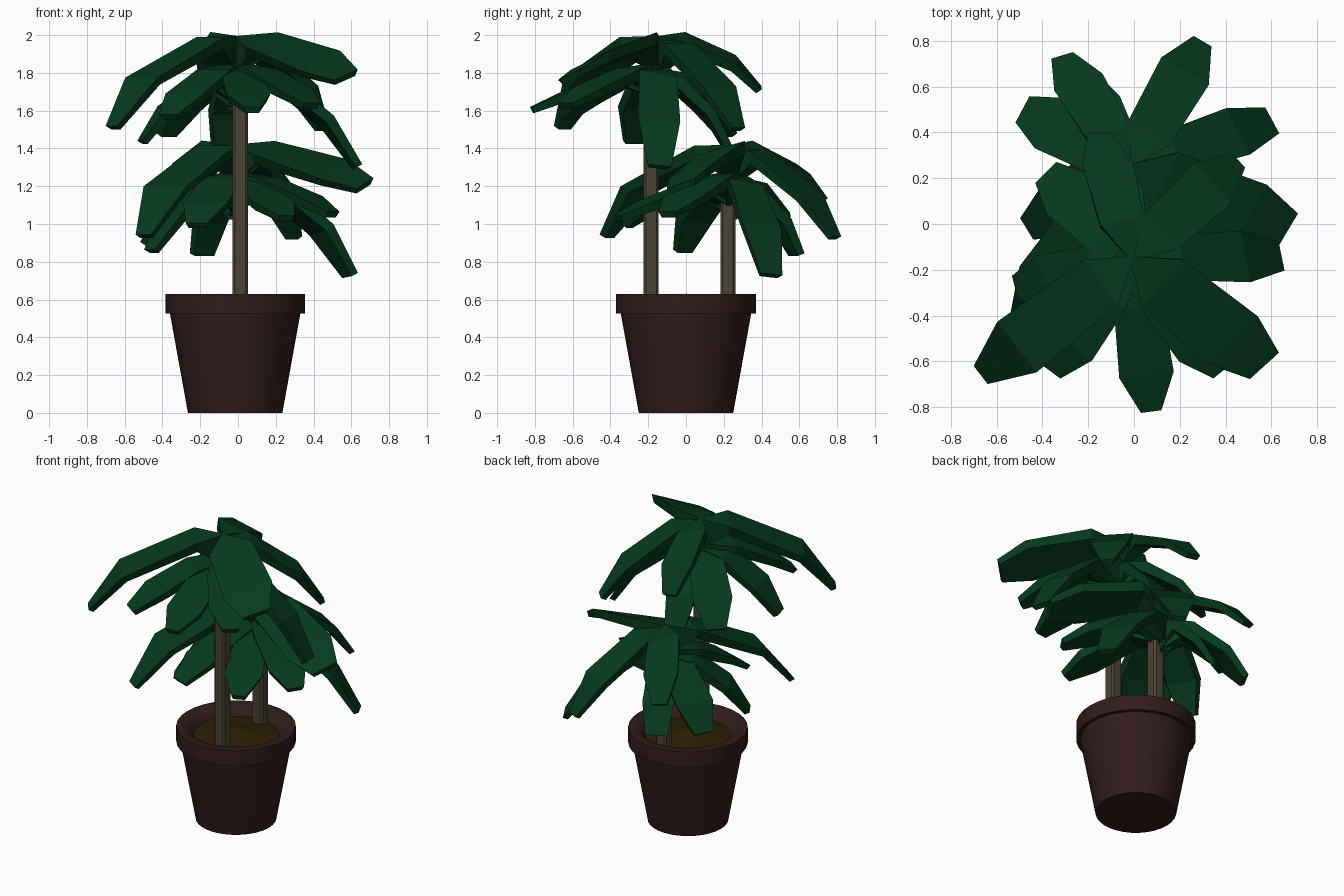
import bpy, bmesh, math
from mathutils import Vector, Matrix

if "Cube" in bpy.data.objects:
    bpy.data.objects.remove(bpy.data.objects["Cube"])


def material(name, rgb):
    m = bpy.data.materials.new(name)
    m.diffuse_color = (*rgb, 1)
    m.use_nodes = True
    m.node_tree.nodes["Principled BSDF"].inputs["Base Color"].default_value = m.diffuse_color
    return m


GREEN = material("leaf green", (0.002, 0.042, 0.0135))
BARK = material("bark", (0.072, 0.058, 0.033))
CLAY = material("dark clay", (0.032, 0.0115, 0.0115))
SOIL = material("soil", (0.025, 0.014, 0.001))


def make_object(name, bm, mat):
    bmesh.ops.recalc_face_normals(bm, faces=bm.faces)
    mesh = bpy.data.meshes.new(name)
    bm.to_mesh(mesh)
    bm.free()
    mesh.materials.append(mat)
    ob = bpy.data.objects.new(name, mesh)
    bpy.context.collection.objects.link(ob)
    return ob


def lathe(name, profile, mat, center=(-0.015, 0), n=32):
    """Spin an (r, z) profile around a vertical axis."""
    bm = bmesh.new()
    rings = []
    for r, z in profile:
        if r == 0:
            rings.append([bm.verts.new((*center, z))] * n)
        else:
            rings.append([bm.verts.new((center[0] + r * math.cos(2 * math.pi * i / n),
                                        center[1] + r * math.sin(2 * math.pi * i / n), z))
                          for i in range(n)])
    for a, b in zip(rings, rings[1:]):
        for i in range(n):
            j = (i + 1) % n
            bm.faces.new(list(dict.fromkeys((a[i], a[j], b[j], b[i]))))
    ob = make_object(name, bm, mat)
    bpy.context.view_layer.objects.active = ob
    ob.select_set(True)
    bpy.ops.object.shade_smooth_by_angle(angle=math.radians(55))
    ob.select_set(False)
    return ob


# Pot with overhanging rim, and the soil mound inside
pot = lathe("pot", [(0, 0), (0.25, 0), (0.345, 0.525), (0.37, 0.525), (0.37, 0.63),
                    (0.31, 0.63), (0.262, 0.57), (0.25, 0.5), (0, 0.5)], CLAY)
pot.data.materials.append(SOIL)
for p in pot.data.polygons:        # underside of the rim
    if p.normal.z < -0.9 and p.center.z > 0.4:
        p.material_index = 1
lathe("soil", [(0.27, 0.57), (0.15, 0.59), (0.02, 0.61), (0, 0.635)], SOIL)


# Square trunks with chamfered corners
def trunk(name, x, y, top):
    bm = bmesh.new()
    bmesh.ops.create_cube(bm, size=1, matrix=Matrix.Translation((x, y, (0.5 + top) / 2))
                          @ Matrix.Diagonal((0.08, 0.08, top - 0.5, 1)))
    upright = [e for e in bm.edges if abs(e.verts[0].co.z - e.verts[1].co.z) > 0.1]
    bmesh.ops.bevel(bm, geom=upright, offset=0.012, segments=1, affect='EDGES')
    make_object(name, bm, BARK)


trunk("front_trunk", 0.012, -0.185, 1.75)
trunk("back_trunk", 0.012, 0.222, 1.18)

# Leaves of one crown: tip, start height, width, tip width, bend exponent, roll
LEAVES = [
    ((-0.67, -0.66, 1.52), 1.995, 0.28, 0.10, 2.8, 0),
    ((0.57, -0.62, 1.79), 1.995, 0.32, 0.18, 1.7, 20),
    ((0.455, 0.28, 1.51), 1.98, 0.24, 0.09, 2.3, 0),
    ((-0.15, 0.40, 1.72), 1.995, 0.23, 0.10, 2.8, 18),
    ((0.075, -0.82, 1.62), 1.85, 0.24, 0.09, 1.4, 0),
    ((0.39, -0.64, 1.64), 1.85, 0.25, 0.11, 1.8, 0),
    ((-0.37, -0.64, 1.58), 1.85, 0.25, 0.12, 1.9, 0),
    ((0.645, -0.14, 1.31), 1.84, 0.23, 0.13, 2.3, -12),
    ((-0.52, -0.28, 1.44), 1.82, 0.23, 0.11, 2.4, 0),
    ((-0.385, 0.225, 1.48), 1.82, 0.25, 0.13, 2.2, 0),
    ((-0.075, 0.23, 1.42), 1.80, 0.20, 0.14, 2.4, 0),
]
HUB = Vector((-0.01, -0.15, 0))


def add_leaf(bm, tip, z0, width, tip_width, bend, roll):
    """Arched slab from the hub to the tip, thinning outwards."""
    tip = Vector(tip)
    start = Vector((HUB.x, HUB.y, z0))
    flat = (tip - start) * Vector((1, 1, 0))
    side = Vector((-flat.y, flat.x, 0)).normalized()
    top_tier = z0 > 1.9
    base = 0.02 if top_tier else 0.5 * width
    near = 0.17 / flat.length if top_tier else 0.33
    rings = []
    for h, w, thick in ((0, base, 0.2), (near, 0.88 * width, 0.065),
                        (0.76, width, 0.05), (1, tip_width, 0.035)):
        p = start + flat * h + Vector((0, 0, (tip.z - z0) * h ** bend))
        slope = flat + Vector((0, 0, (tip.z - z0) * bend * h ** (bend - 1)))
        up = slope.cross(side).normalized()
        a = math.radians(roll) * min(1, h / 0.3)
        s = side * math.cos(a) + up * math.sin(a)
        low = p - (up * math.cos(a) - side * math.sin(a)) * thick
        rings.append([bm.verts.new(v) for v in (
            p - s * w / 2, p + s * w / 2, low + s * w * 0.42, low - s * w * 0.42)])
    for a, b in zip(rings, rings[1:]):
        for i in range(4):
            j = (i + 1) % 4
            bm.faces.new((a[i], a[j], b[j], b[i]))
    bm.faces.new(rings[0])
    bm.faces.new(rings[-1][::-1])


def crown(name, shift, turn):
    bm = bmesh.new()
    for leaf in LEAVES:
        add_leaf(bm, *leaf)
    pivot = Vector((0.012, -0.185, 0))
    bm.transform(Matrix.Translation(pivot + Vector(shift))
                 @ Matrix.Rotation(math.radians(turn), 4, 'Z')
                 @ Matrix.Translation(-pivot))
    make_object(name, bm, GREEN)


# The lower crown repeats the upper one, turned and moved
crown("upper_leaves", (0, 0, 0), 0)
crown("lower_leaves", (0.0, 0.41, -0.575), 17)
